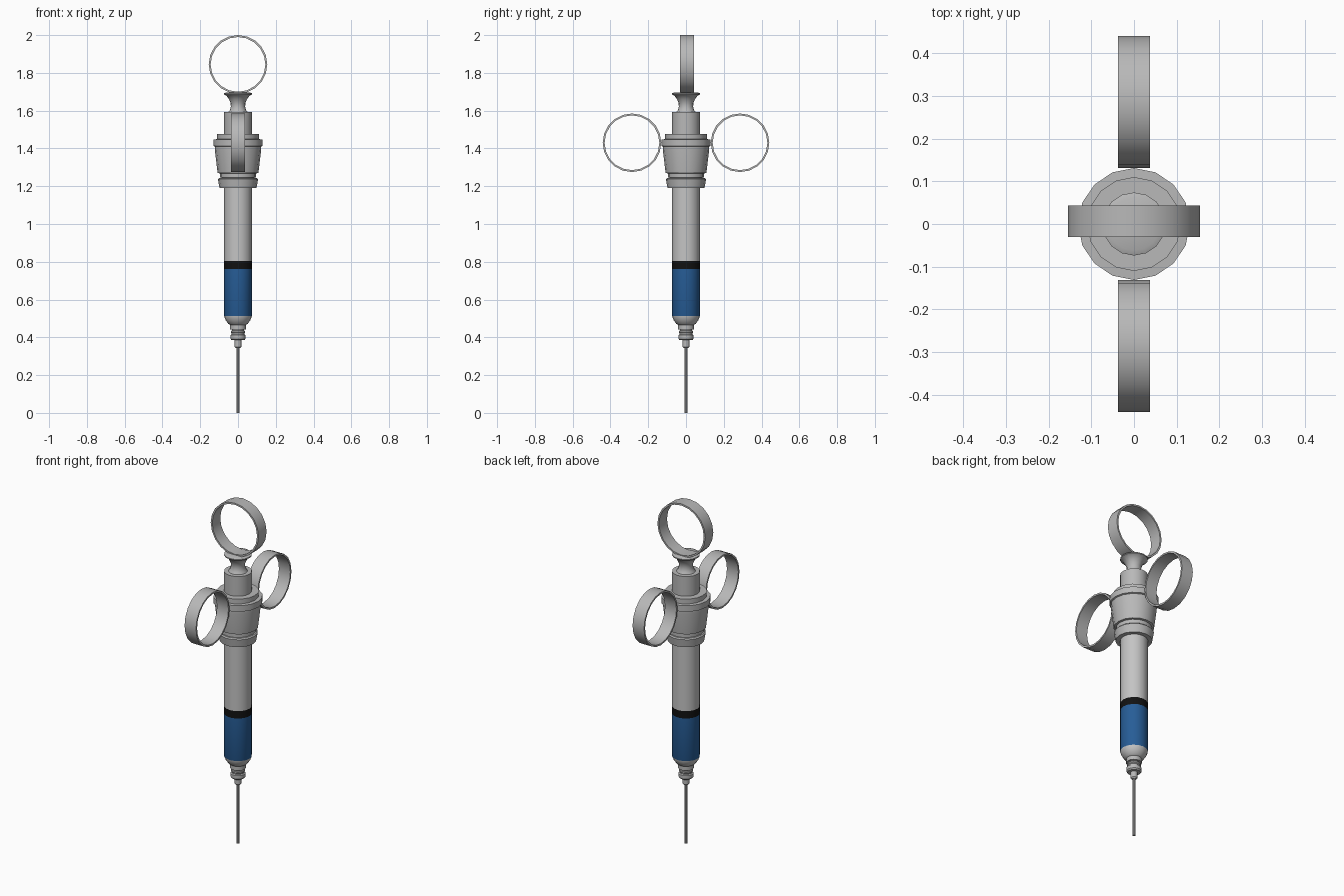
import bpy, bmesh, math
from mathutils import Matrix

if "Cube" in bpy.data.objects:
    bpy.data.objects.remove(bpy.data.objects["Cube"])


def material(name, rgb):
    m = bpy.data.materials.new(name)
    m.diffuse_color = (*rgb, 1)
    m.use_nodes = True
    m.node_tree.nodes["Principled BSDF"].inputs["Base Color"].default_value = m.diffuse_color
    return m


STEEL = material("steel grey", (0.48, 0.48, 0.48))
GLASS = material("light grey barrel", (0.55, 0.55, 0.55))
BLUE = material("blue liquid", (0.02, 0.11, 0.31))
BLACK = material("black stopper", (0.006, 0.006, 0.006))


def finish(bm, name, mat):
    bmesh.ops.recalc_face_normals(bm, faces=bm.faces)
    me = bpy.data.meshes.new(name)
    bm.to_mesh(me)
    bm.free()
    me.materials.append(mat)
    ob = bpy.data.objects.new(name, me)
    bpy.context.collection.objects.link(ob)
    bpy.ops.object.select_all(action='DESELECT')
    ob.select_set(True)
    bpy.context.view_layer.objects.active = ob
    bpy.ops.object.shade_smooth_by_angle(angle=math.radians(28))
    return ob


def skin(bm, loops, closed=False):
    """Bridge successive vertex loops with quads."""
    pairs = list(zip(loops, loops[1:]))
    if closed:
        pairs.append((loops[-1], loops[0]))
    for a, b in pairs:
        n = len(a)
        for i in range(n):
            j = (i + 1) % n
            bm.faces.new((a[i], a[j], b[j], b[i]))


def circle(bm, r, z, n):
    return [bm.verts.new((r * math.cos(math.tau * i / n),
                          r * math.sin(math.tau * i / n), z)) for i in range(n)]


def lathe(name, profile, mat, n=16):
    """Solid of revolution from (radius, height) points."""
    bm = bmesh.new()
    loops = [circle(bm, r, z, n) for r, z in profile]
    skin(bm, loops)
    bm.faces.new(loops[0])
    bm.faces.new(loops[-1])
    return finish(bm, name, mat)


def finger_ring(name, centre, axis, width=0.074, r=0.155, t=0.01, n=20):
    """Thin flat band around the given horizontal axis."""
    bm = bmesh.new()
    h = width / 2
    skin(bm, [circle(bm, rr, z, n) for rr, z in
              ((r, -h), (r, h), (r - t, h), (r - t, -h))], closed=True)
    rot = Matrix.Rotation(math.pi / 2, 4, 'Y' if axis == 'X' else 'X')
    bm.transform(Matrix.Translation(centre) @ rot)
    return finish(bm, name, mat=STEEL)


# Needle and hub
lathe("needle", [(0.008, 0), (0.008, 0.36)], STEEL, 10)
lathe("needle_hub", [(0.012, 0.343), (0.018, 0.35), (0.018, 0.385), (0.034, 0.385),
                     (0.04, 0.392), (0.04, 0.412), (0.034, 0.416), (0.034, 0.422),
                     (0.038, 0.426), (0.038, 0.434), (0.031, 0.436), (0.031, 0.442),
                     (0.042, 0.442), (0.042, 0.47)], STEEL)

# Barrel with rounded lower end, coloured by height
barrel = lathe("barrel", [(0.042, 0.466), (0.052, 0.472), (0.066, 0.492), (0.074, 0.513),
                          (0.074, 0.762), (0.074, 0.805), (0.074, 1.2)], GLASS)
barrel.data.materials.append(BLUE)
barrel.data.materials.append(BLACK)
for p in barrel.data.polygons:
    if 0.513 < p.center.z < 0.762:
        p.material_index = 1
    elif 0.762 < p.center.z < 0.805:
        p.material_index = 2

# Grip collar
lathe("lower_collar", [(0.098, 1.19), (0.106, 1.237), (0.1, 1.243), (0.088, 1.243),
                       (0.088, 1.25)], STEEL)
lathe("grip_collar", [(0.096, 1.246), (0.096, 1.268), (0.108, 1.27), (0.123, 1.395),
                      (0.123, 1.41), (0.131, 1.413), (0.131, 1.448), (0.11, 1.449),
                      (0.11, 1.477)], STEEL)

# Plunger cap and flared thumb seat
lathe("plunger_cap", [(0.074, 1.47), (0.074, 1.592)], STEEL)
lathe("thumb_seat", [(0.052, 1.59), (0.043, 1.603), (0.038, 1.62), (0.039, 1.64),
                     (0.047, 1.66), (0.062, 1.68), (0.074, 1.686), (0.074, 1.692),
                     (0.062, 1.697)], STEEL)

# Thumb ring and the two finger rings
finger_ring("thumb_ring", (0, 0.006, 1.845), 'Y')
for side, label in ((-1, "front"), (1, "back")):
    finger_ring(label + "_finger_ring", (0, side * 0.286, 1.43), 'X')
